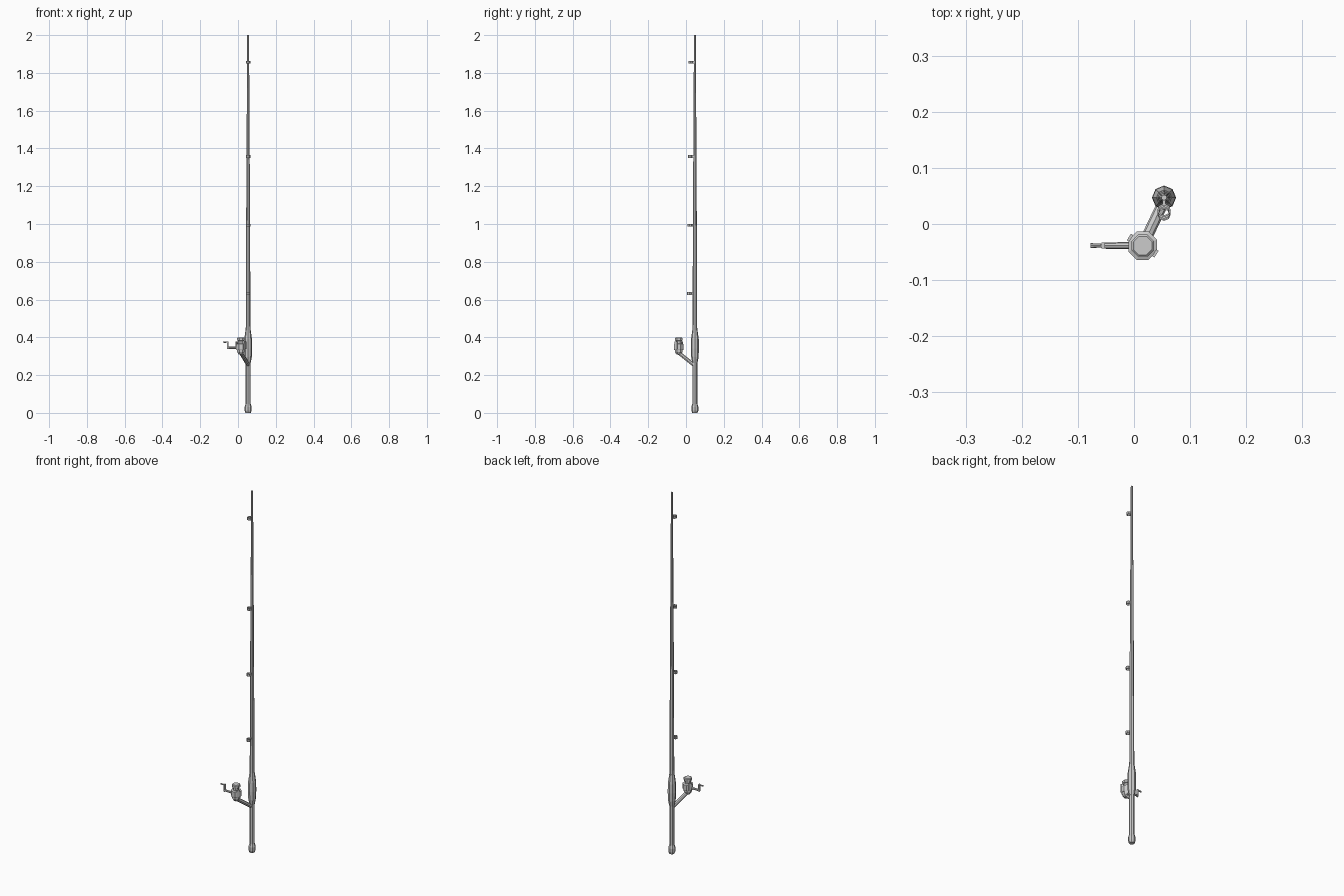
import bpy, bmesh, math
from mathutils import Vector, Matrix

if "Cube" in bpy.data.objects:
    bpy.data.objects.remove(bpy.data.objects["Cube"])

ROD = Vector((0.0535, 0.047, 0))
REEL = Vector((0.0155, -0.0385, 0))


def finish(bm, name):
    bmesh.ops.recalc_face_normals(bm, faces=bm.faces)
    me = bpy.data.meshes.new(name)
    bm.to_mesh(me)
    bm.free()
    ob = bpy.data.objects.new(name, me)
    bpy.context.collection.objects.link(ob)
    return ob


def lathe(name, centre, profile, sides=8, closed=False, turn=0.0):
    """Faceted turned part: profile of (radius, z)."""
    bm = bmesh.new()
    rings = []
    for r, z in profile:
        rings.append([bm.verts.new((centre.x + r * math.cos(turn + 2 * math.pi * i / sides),
                                    centre.y + r * math.sin(turn + 2 * math.pi * i / sides),
                                    centre.z + z)) for i in range(sides)])
    pairs = list(zip(rings, rings[1:]))
    if closed:
        pairs.append((rings[-1], rings[0]))
    else:
        bm.faces.new(rings[0])
        bm.faces.new(rings[-1])
    for a, b in pairs:
        for i in range(sides):
            j = (i + 1) % sides
            bm.faces.new((a[i], a[j], b[j], b[i]))
    return finish(bm, name)


def bar(name, start, end, r1, r2, sides=8):
    """Faceted rod between two points."""
    a, b = Vector(start), Vector(end)
    d = b - a
    bm = bmesh.new()
    m = Matrix.Translation((a + b) / 2) @ d.to_track_quat('Z', 'Y').to_matrix().to_4x4()
    bmesh.ops.create_cone(bm, cap_ends=True, segments=sides, radius1=r1, radius2=r2,
                          depth=d.length, matrix=m)
    return finish(bm, name)


def box(name, centre, size, angle=0.0):
    bm = bmesh.new()
    m = Matrix.Translation(centre) @ Matrix.Rotation(angle, 4, 'Z') @ Matrix.Diagonal((*size, 1))
    bmesh.ops.create_cube(bm, size=1, matrix=m)
    return finish(bm, name)


# Tapered rod with butt cap and swollen grip
lathe("rod_blank", ROD, [(0.0135, 0.03), (0.0135, 0.42), (0.0122, 0.46), (0.0112, 0.8),
                         (0.0088, 1.3), (0.0065, 1.7), (0.005, 2.0)])
lathe("butt_cap", ROD, [(0.014, 0), (0.0185, 0.013), (0.0185, 0.032), (0.0135, 0.048)])
lathe("grip", ROD, [(0.0138, 0.265), (0.0195, 0.295), (0.0215, 0.34), (0.0205, 0.39),
                    (0.0135, 0.44)])

# Line guides: short hollow rings in front of the rod
for n, (z, y) in enumerate([(0.632, 0.0175), (0.993, 0.0195), (1.357, 0.0215), (1.856, 0.0245)]):
    c = Vector((ROD.x, y, z))
    lathe(f"line_guide_{n + 1}", c, [(0.012, -0.007), (0.012, 0.007), (0.009, 0.007),
                                     (0.009, -0.007)], 8, True)
    box(f"guide_foot_{n + 1}", Vector((ROD.x, (y + 0.01 + ROD.y) / 2, z)),
        (0.005, ROD.y - y - 0.01, 0.012))

# Reel stem from rod to reel body
bar("reel_stem", (ROD.x, ROD.y - 0.006, 0.255), (REEL.x, REEL.y, 0.318), 0.010, 0.010)

# Reel body, rotor and spool
lathe("reel_body", REEL, [(0.012, 0.308), (0.022, 0.323), (0.023, 0.338)], turn=math.pi / 8)
lathe("rotor", REEL, [(0.0255, 0.332), (0.0275, 0.338), (0.0275, 0.365), (0.022, 0.367)],
      turn=math.pi / 8)
lathe("spool", REEL, [(0.0155, 0.36), (0.0155, 0.381), (0.0215, 0.384), (0.0215, 0.396),
                      (0.018, 0.399)], turn=math.pi / 8)

# Bail arms on opposite sides of the rotor
for side, a in (("left", math.radians(148)), ("right", math.radians(-32))):
    p = REEL + Vector((math.cos(a), math.sin(a), 0)) * 0.0265
    box(f"bail_arm_{side}", p + Vector((0, 0, 0.357)), (0.005, 0.014, 0.04), a)

# Crank and knob
bar("crank_shaft", (REEL.x - 0.015, REEL.y, 0.345), (-0.056, REEL.y, 0.345), 0.0065, 0.0055)
box("crank_arm", Vector((-0.0545, REEL.y, 0.359)), (0.006, 0.011, 0.04))
bar("crank_knob", (-0.054, REEL.y, 0.375), (-0.0775, REEL.y, 0.375), 0.003, 0.0045)
